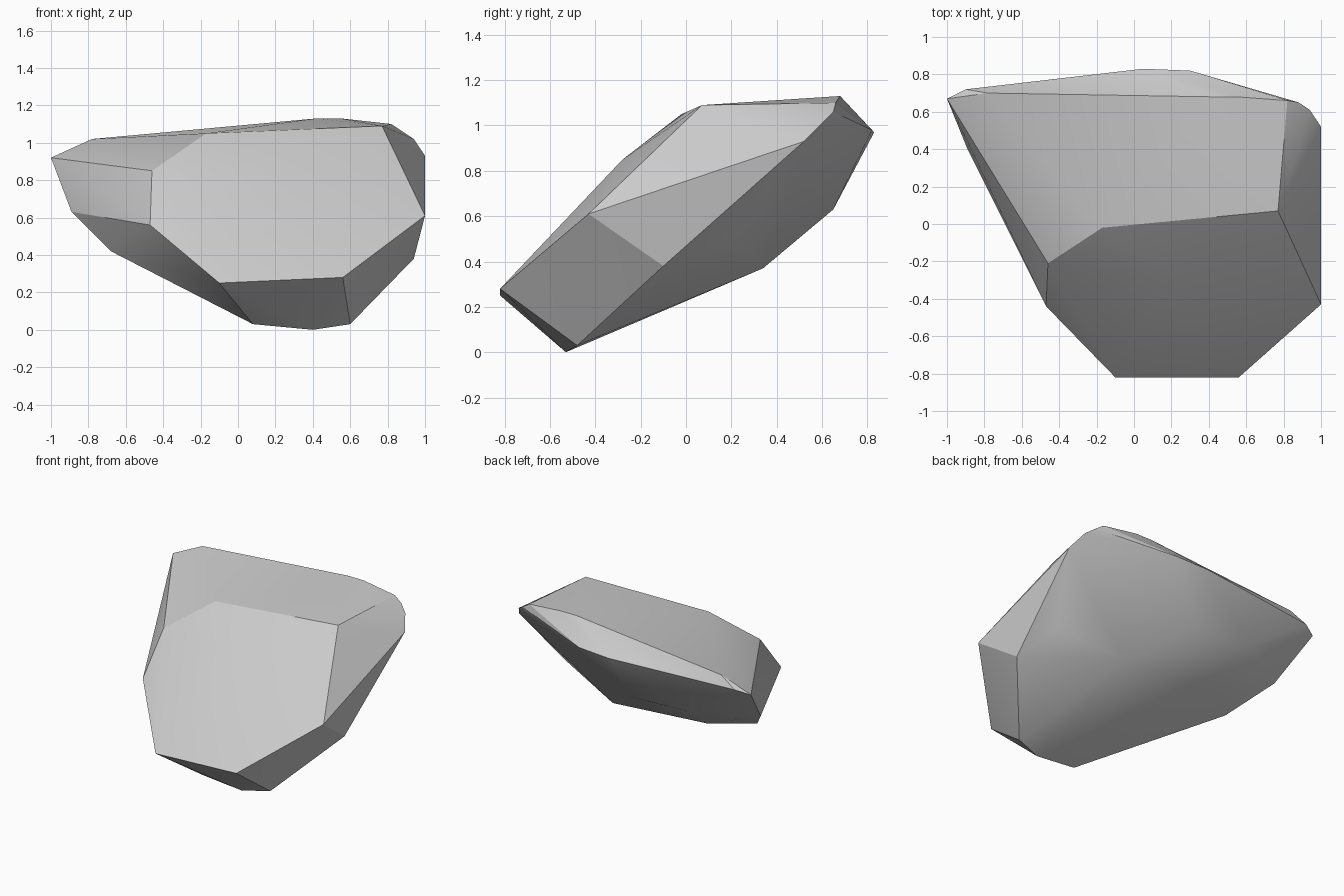
import bpy, bmesh, math

# Key corners of the boulder, grouped by region
front_face = [(-0.10, -0.82, 0.25), (0.56, -0.82, 0.28), (1.0, -0.43, 0.61),
              (0.77, 0.07, 1.09), (-0.17, -0.02, 1.05), (-0.46, -0.21, 0.85),
              (-0.47, -0.44, 0.56), (0.20, -0.28, 0.85)]
top_rim = [(-0.78, 0.70, 1.02), (0.42, 0.68, 1.13), (0.55, 0.68, 1.13),
           (0.82, 0.66, 1.10), (0.88, 0.65, 1.06), (0.94, 0.61, 1.02),
           (1.0, 0.52, 0.93)]
left_tip = [(-1.0, 0.67, 0.92), (-0.90, 0.72, 0.95), (-0.89, 0.40, 0.63),
            (-0.68, 0.14, 0.42)]
back_side = [(0.05, 0.83, 0.97), (0.30, 0.82, 0.98), (0.40, 0.78, 0.98),
             (0.0, 0.65, 0.63), (-0.45, 0.65, 0.65), (0.84, 0.20, 0.50)]
underside = [(0.94, -0.10, 0.38), (0.60, -0.48, 0.03), (0.40, -0.53, 0.0),
             (0.08, -0.53, 0.03), (0.36, 0.34, 0.37), (-0.41, 0.33, 0.42)]

# Wrap the corners in a convex hull to form the faceted rock
bm = bmesh.new()
for co in front_face + top_rim + left_tip + back_side + underside:
    bm.verts.new(co)
hull = bmesh.ops.convex_hull(bm, input=bm.verts)
loose = [v for v in bm.verts if not v.link_faces]
bmesh.ops.delete(bm, geom=loose, context='VERTS')
bmesh.ops.recalc_face_normals(bm, faces=bm.faces)

mesh = bpy.data.meshes.new("boulder")
bm.to_mesh(mesh)
bm.free()
rock = bpy.data.objects.new("boulder", mesh)
bpy.context.collection.objects.link(rock)

# Soften shallow creases, keep the strong ridges sharp
bpy.context.view_layer.objects.active = rock
rock.select_set(True)
bpy.ops.object.shade_smooth_by_angle(angle=math.radians(25))
